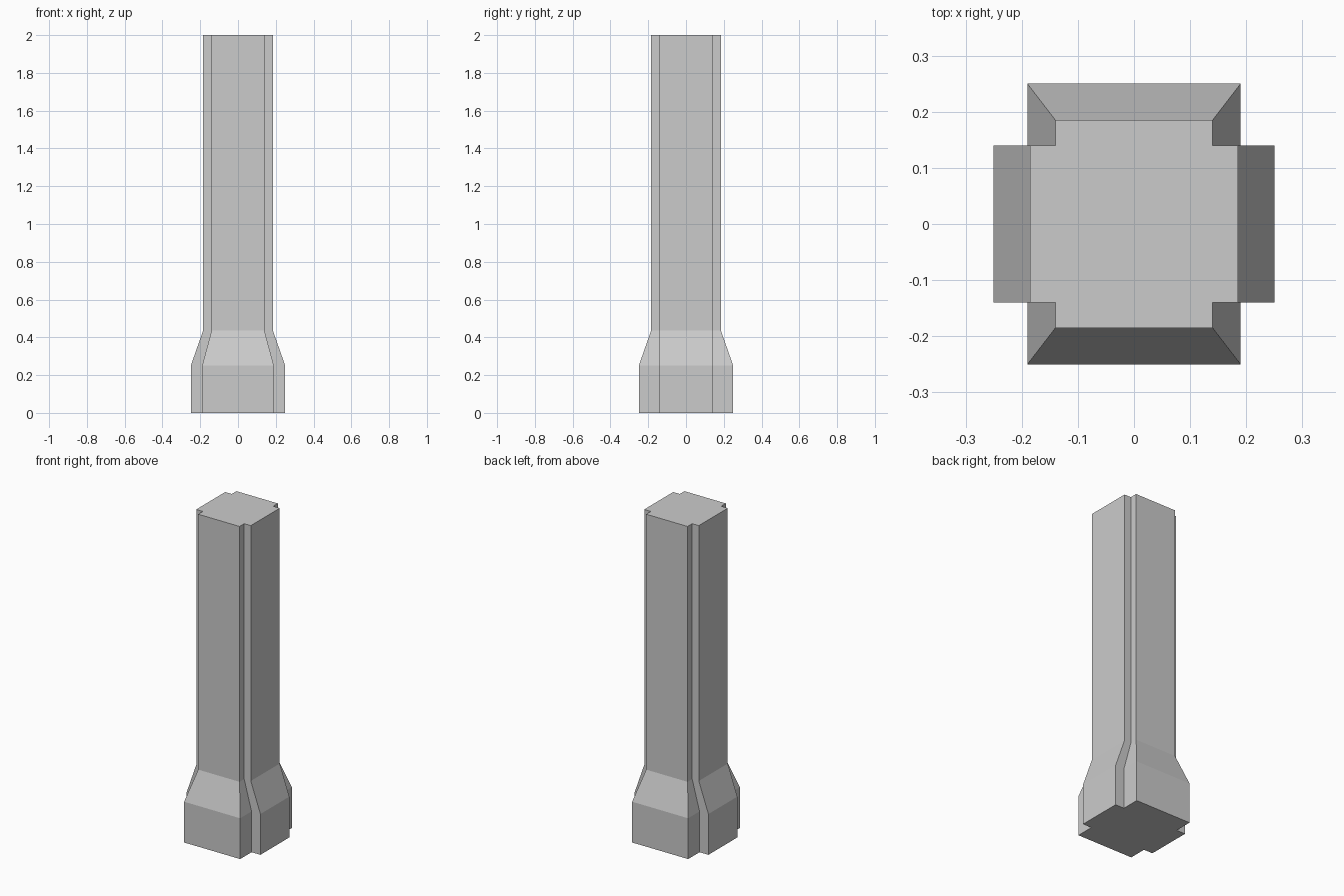
import bpy, bmesh

if "Cube" in bpy.data.objects:
    bpy.data.objects.remove(bpy.data.objects["Cube"])

def cross_section(arm_w, reach):
    """Notched-corner outline: front/back arms arm_w wide, all arms reaching 'reach'."""
    side = 0.14  # half width of the left/right arms, constant over the height
    q = [(reach, side), (arm_w, side), (arm_w, reach)]
    m = [(-x, y) for x, y in reversed(q)]
    return q + m + [(-x, -y) for x, y in q + m]

# Levels of the pillar: height, half width of front/back arms, reach of arms
levels = [(0, 0.19, 0.25), (0.25, 0.19, 0.25), (0.435, 0.14, 0.185), (2, 0.14, 0.185)]

# Loft the outline: plinth, sloped shoulder, shaft
bm = bmesh.new()
rings = [[bm.verts.new((x, y, z)) for x, y in cross_section(w, r)] for z, w, r in levels]
for low, high in zip(rings, rings[1:]):
    n = len(low)
    for i in range(n):
        j = (i + 1) % n
        bm.faces.new((low[i], low[j], high[j], high[i]))

# End caps
bm.faces.new(rings[-1])
bm.faces.new(rings[0][::-1])
bmesh.ops.recalc_face_normals(bm, faces=bm.faces)

mesh = bpy.data.meshes.new("notched_pillar")
bm.to_mesh(mesh)
bm.free()
bpy.context.collection.objects.link(bpy.data.objects.new("notched_pillar", mesh))
